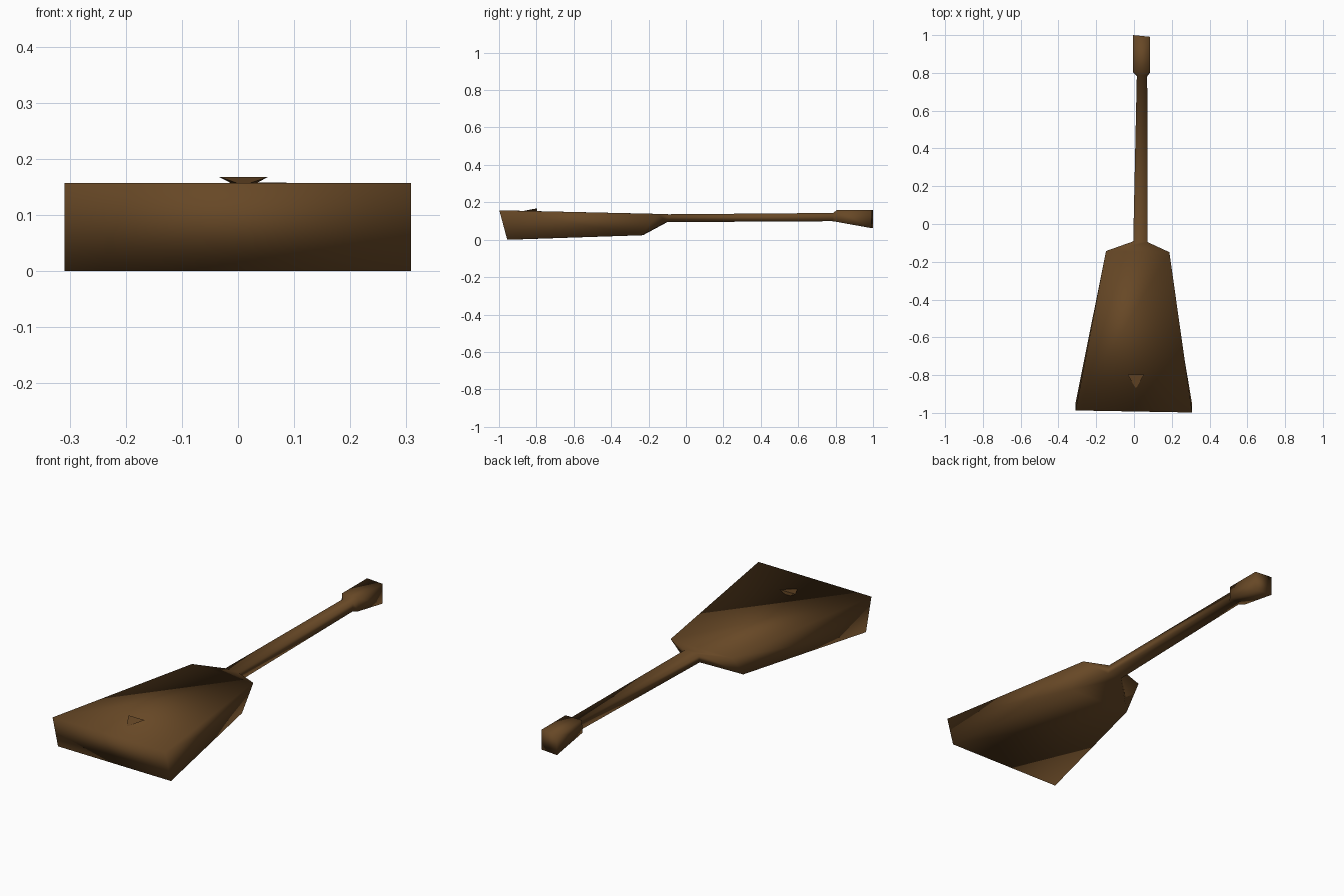
import bpy

if "Cube" in bpy.data.objects:
    bpy.data.objects.remove(bpy.data.objects["Cube"])

wood = bpy.data.materials.new("brown_wood")
wood.diffuse_color = (0.135, 0.064, 0.019, 1)
wood.use_nodes = True
wood.node_tree.nodes["Principled BSDF"].inputs["Base Color"].default_value = wood.diffuse_color


def make_object(name, verts, faces):
    mesh = bpy.data.meshes.new(name)
    mesh.from_pydata(verts, [], faces)
    mesh.materials.append(wood)
    obj = bpy.data.objects.new(name, mesh)
    bpy.context.collection.objects.link(obj)
    return obj


def loft(name, sections):
    """Four-sided loft; section = (x0, x1, y_top, y_bottom, z_top, z_bottom, y_skew)."""
    verts, faces = [], []
    for x0, x1, yt, yb, zt, zb, skew in sections:
        verts += [(x0, yt, zt), (x1, yt - skew, zt),
                  (x1, yb - skew, zb), (x0, yb, zb)]
    for s in range(len(sections) - 1):
        a, b = s * 4, s * 4 + 4
        for i in range(4):
            j = (i + 1) % 4
            faces.append((a + i, a + j, b + j, b + i))
    e = len(verts) - 4
    faces += [(3, 2, 1, 0), (e, e + 1, e + 2, e + 3)]
    return make_object(name, verts, faces)


# Body, neck and head in one smooth-shaded skin, from front to back
body = loft("body_neck_and_head", [
    (-0.309, 0.308, -0.987, -0.945, 0.157, 0.000, 0.011),
    (-0.148, 0.187, -0.143, -0.230, 0.138, 0.024, 0.006),
    (-0.004, 0.072, -0.092, -0.100, 0.136, 0.094, 0.004),
    (0.015, 0.070, 0.786, 0.782, 0.143, 0.099, 0.000),
    (-0.004, 0.086, 0.806, 0.803, 0.158, 0.096, 0.000),
    (-0.004, 0.086, 1.000, 1.000, 0.158, 0.062, 0.009),
])
for p in body.data.polygons:
    p.use_smooth = True

# Small wedge-shaped bridge on the soundboard
make_object("bridge", [
    (-0.034, -0.796, 0.168), (0.054, -0.796, 0.168),
    (0.010, -0.872, 0.153), (0.010, -0.796, 0.145),
], [(0, 2, 1), (0, 1, 3), (1, 2, 3), (2, 0, 3)])
